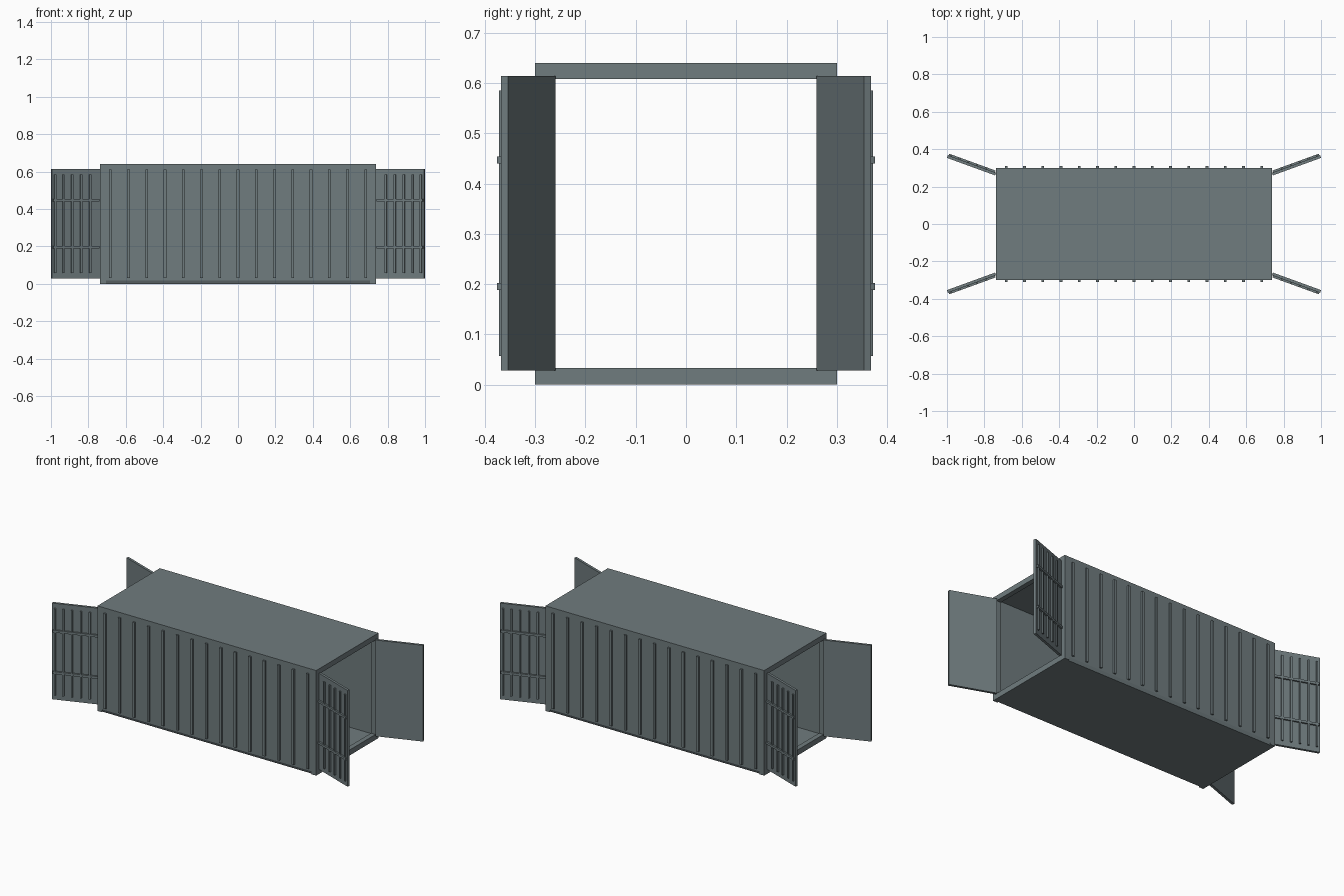
import bpy, bmesh
from math import sin, cos, radians
from mathutils import Matrix

if "Cube" in bpy.data.objects:
    bpy.data.objects.remove(bpy.data.objects["Cube"])

steel = bpy.data.materials.new("slate_steel")
steel.diffuse_color = (0.16, 0.20, 0.21, 1)
steel.use_nodes = True
steel.node_tree.nodes["Principled BSDF"].inputs["Base Color"].default_value = steel.diffuse_color

HX, HY, H = 0.737, 0.30, 0.64      # half length, half width, height
FR = 0.03                          # end frame bar size
WALL = 0.018


def add_box(bm, x, y, z):
    """Box from (min, max) ranges."""
    size = [r[1] - r[0] for r in (x, y, z)]
    mid = [(r[1] + r[0]) / 2 for r in (x, y, z)]
    bmesh.ops.create_cube(bm, size=1, matrix=Matrix.Translation(mid) @ Matrix.Diagonal((*size, 1)))


def finish(name, bm, matrix=None):
    if matrix:
        bm.transform(matrix)
    bmesh.ops.recalc_face_normals(bm, faces=bm.faces)
    me = bpy.data.meshes.new(name)
    bm.to_mesh(me)
    bm.free()
    me.materials.append(steel)
    ob = bpy.data.objects.new(name, me)
    bpy.context.collection.objects.link(ob)
    return ob


def extrude_x(name, profile, x0, x1):
    """Extrude a closed y-z profile along x."""
    bm = bmesh.new()
    face = bm.faces.new([bm.verts.new((x0, y, z)) for y, z in profile])
    geo = bmesh.ops.extrude_face_region(bm, geom=[face])["geom"]
    bmesh.ops.translate(bm, vec=(x1 - x0, 0, 0),
                        verts=[v for v in geo if isinstance(v, bmesh.types.BMVert)])
    return finish(name, bm)


XI = HX - FR

# Floor with chamfered lower edges, and roof
c = 0.008
extrude_x("floor", [(-HY + c, 0), (HY - c, 0), (HY, 0.018), (HY, 0.024), (-HY, 0.024), (-HY, 0.018)], -XI, XI)
bm = bmesh.new()
add_box(bm, (-XI, XI), (-HY, HY), (H - WALL, H))
finish("roof", bm)

# Side walls with vertical ribs
for s, side in ((-1, "front"), (1, "back")):
    bm = bmesh.new()
    add_box(bm, (-XI, XI), sorted((s * (HY - WALL), s * HY)), (0.024, H - WALL))
    finish(side + "_wall", bm)
    bm = bmesh.new()
    for i in range(15):
        x = (i - 7) * 0.0976
        add_box(bm, (x - 0.007, x + 0.007), sorted((s * (HY - 0.002), s * (HY + 0.01))), (0.03, 0.61))
    finish(side + "_wall_ribs", bm)

# End frames: sill, header and two posts
for s, end in ((-1, "left"), (1, "right")):
    bm = bmesh.new()
    xr = sorted((s * XI, s * HX))
    add_box(bm, xr, (-HY, HY), (0, 0.033))
    add_box(bm, xr, (-HY, HY), (H - 0.032, H))
    for t in (-1, 1):
        add_box(bm, xr, sorted((t * (HY - FR), t * HY)), (0.033, H - 0.032))
    finish(end + "_end_frame", bm)

# Four open doors, built flat along the hinge then swung out 20 degrees
L, T = 0.2735, 0.015
RIBS = [0.0575, 0.1085, 0.159, 0.209, 0.256]
for sx, end in ((-1, "left"), (1, "right")):
    for sy, side in ((-1, "front"), (1, "back")):
        place = (Matrix.Diagonal((sx, sy, 1, 1)) @ Matrix.Translation((0.743, 0.26, 0))
                 @ Matrix.Rotation(radians(20), 4, 'Z'))
        bm = bmesh.new()
        add_box(bm, (0, L), (0, T), (0.028, 0.614))
        finish(f"{end}_{side}_door", bm, place)
        # Door ribs and cross bars
        bm = bmesh.new()
        for u in RIBS:
            add_box(bm, (u - 0.005, u + 0.005), (T - 0.002, T + 0.009), (0.057, 0.585))
        for z in (0.195, 0.447):
            add_box(bm, (0.006, L - 0.004), (T - 0.002, T + 0.010), (z - 0.007, z + 0.007))
        finish(f"{end}_{side}_door_bars", bm, place)
